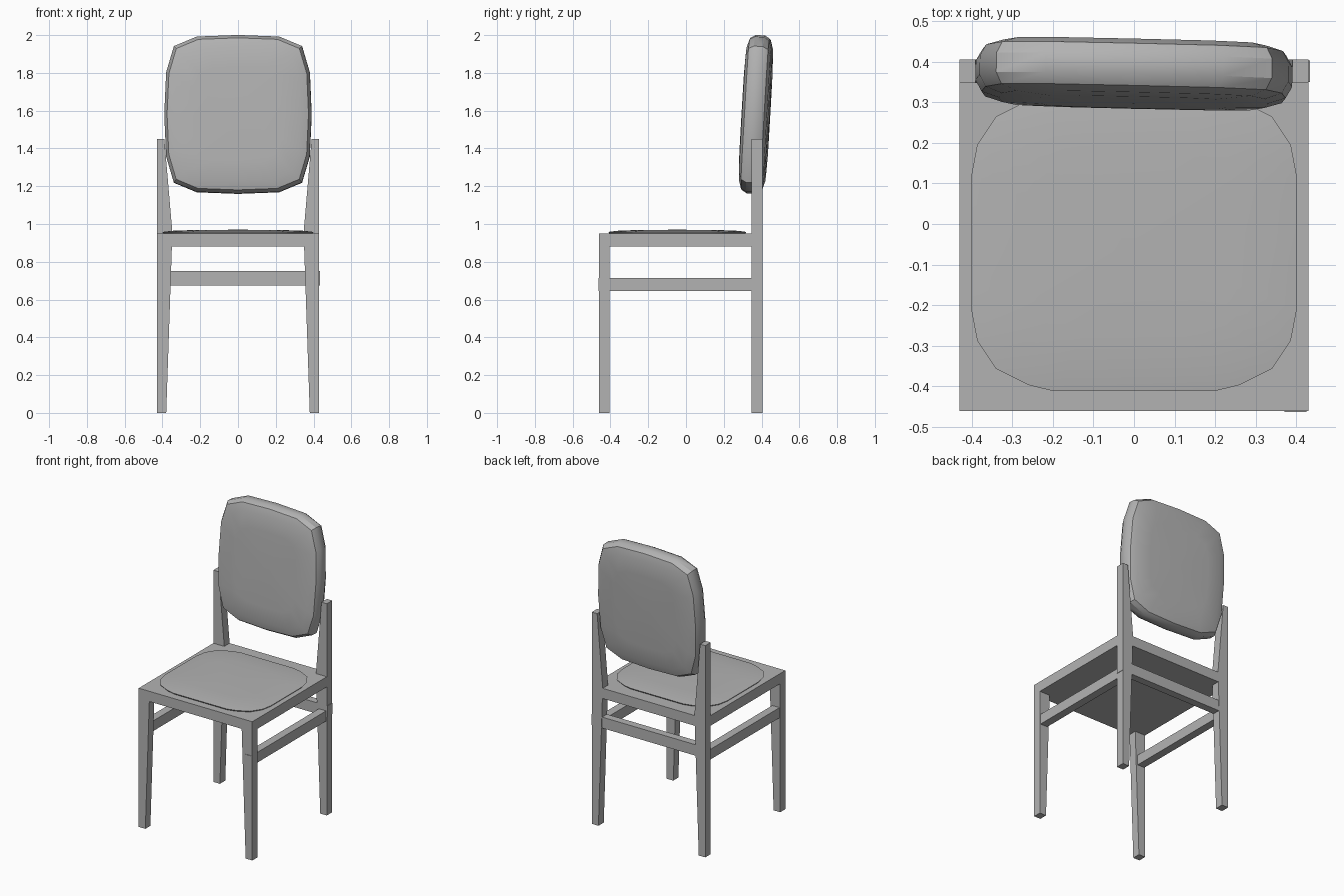
import bpy, bmesh
from math import radians
from mathutils import Vector

if "Cube" in bpy.data.objects:
    bpy.data.objects.remove(bpy.data.objects["Cube"])

GREY = (0.45, 0.45, 0.45, 1)
mat = bpy.data.materials.new("plain grey")
mat.use_nodes = True
mat.diffuse_color = GREY
mat.node_tree.nodes["Principled BSDF"].inputs["Base Color"].default_value = GREY


def finish(name, bm):
    bmesh.ops.recalc_face_normals(bm, faces=bm.faces)
    mesh = bpy.data.meshes.new(name)
    bm.to_mesh(mesh)
    bm.free()
    mesh.materials.append(mat)
    ob = bpy.data.objects.new(name, mesh)
    bpy.context.collection.objects.link(ob)
    return ob


def box(name, low, high):
    bm = bmesh.new()
    bmesh.ops.create_cube(bm, size=1)
    for v in bm.verts:
        v.co = Vector([high[i] if v.co[i] > 0 else low[i] for i in range(3)])
    return finish(name, bm)


def tapered_post(name, side, y0, y1, z0, z1, inner0, inner1, outer=0.43):
    """Upright with a straight outer face and a slanted inner face."""
    bm = bmesh.new()
    bmesh.ops.create_cube(bm, size=1)
    for v in bm.verts:
        top, out = v.co.z > 0, v.co.x > 0
        x = outer if out else (inner1 if top else inner0)
        v.co = (side * x, y1 if v.co.y > 0 else y0, z1 if top else z0)
    return finish(name, bm)


def cushion(name, quarter, half, rings, caps, angle):
    """Stack of scaled rounded outlines, closed by a centre point at each end."""
    # Mirror one quarter of the outline into a closed loop
    upper = quarter + [(-x, y) for x, y in reversed(quarter)]
    loop = upper + [(-x, -y) for x, y in upper]
    outline = []
    for p in loop:
        if not any(abs(p[0] - q[0]) + abs(p[1] - q[1]) < 0.001 for q in outline):
            outline.append(p)
    bm = bmesh.new()
    rows = [[bm.verts.new((x * half[0] * s, y * half[1] * s, h)) for x, y in outline]
            for s, h in rings]
    n = len(outline)
    for a, b in zip(rows, rows[1:]):
        for i in range(n):
            bm.faces.new((a[i], a[(i + 1) % n], b[(i + 1) % n], b[i]))
    for row, h in ((rows[0], caps[0]), (rows[-1], caps[1])):
        centre = bm.verts.new((0, 0, h))
        for i in range(n):
            bm.faces.new((row[i], row[(i + 1) % n], centre))
    ob = finish(name, bm)
    bpy.ops.object.select_all(action='DESELECT')
    ob.select_set(True)
    bpy.context.view_layer.objects.active = ob
    bpy.ops.object.shade_smooth_by_angle(angle=radians(angle))
    return ob


# Seat board
box("seat_board", (-0.43, -0.46, 0.88), (0.43, 0.405, 0.95))

# Legs, back uprights and side stretchers
for side, label in ((1, "left"), (-1, "right")):
    tapered_post("front_leg_" + label, side, -0.46, -0.405, 0, 0.88, 0.38, 0.35)
    tapered_post("back_leg_" + label, side, 0.347, 0.405, 0, 0.88, 0.38, 0.35)
    tapered_post("back_upright_" + label, side, 0.347, 0.405, 0.95, 1.45, 0.347, 0.39)
    front = -0.463 if side > 0 else -0.455
    xs = sorted((side * 0.37, side * 0.425))
    box("side_stretcher_" + label, (xs[0], front, 0.645), (xs[1], 0.4, 0.715))

# Rear stretcher
box("rear_stretcher", (-0.427, 0.35, 0.675), (0.433, 0.402, 0.75))

# Seat pad, sunk slightly into the board
seat_quarter = [(1, 0.46), (0.965, 0.66), (0.85, 0.85), (0.65, 0.96), (0.5, 1)]
pad = cushion("seat_pad", seat_quarter, (0.4, 0.365),
              [(0.97, -0.01), (1, 0.008), (0.88, 0.014), (0.6, 0.018)], (-0.01, 0.02), 40)
pad.location = (0, -0.046, 0.95)

# Backrest pad, leaning back a little
back_quarter = [(1, 0), (0.975, 0.53), (0.87, 0.86), (0.56, 0.98), (0, 1)]
back = cushion("backrest_pad", back_quarter, (0.39, 0.42),
               [(0.6, -0.071), (0.85, -0.066), (0.96, -0.052), (1, -0.024),
                (1, 0.024), (0.96, 0.052), (0.85, 0.066), (0.6, 0.071)], (-0.073, 0.073), 32)
back.rotation_euler = (radians(90 - 3.3), 0, radians(-1.3))
back.location = (0, 0.37, 1.58)
